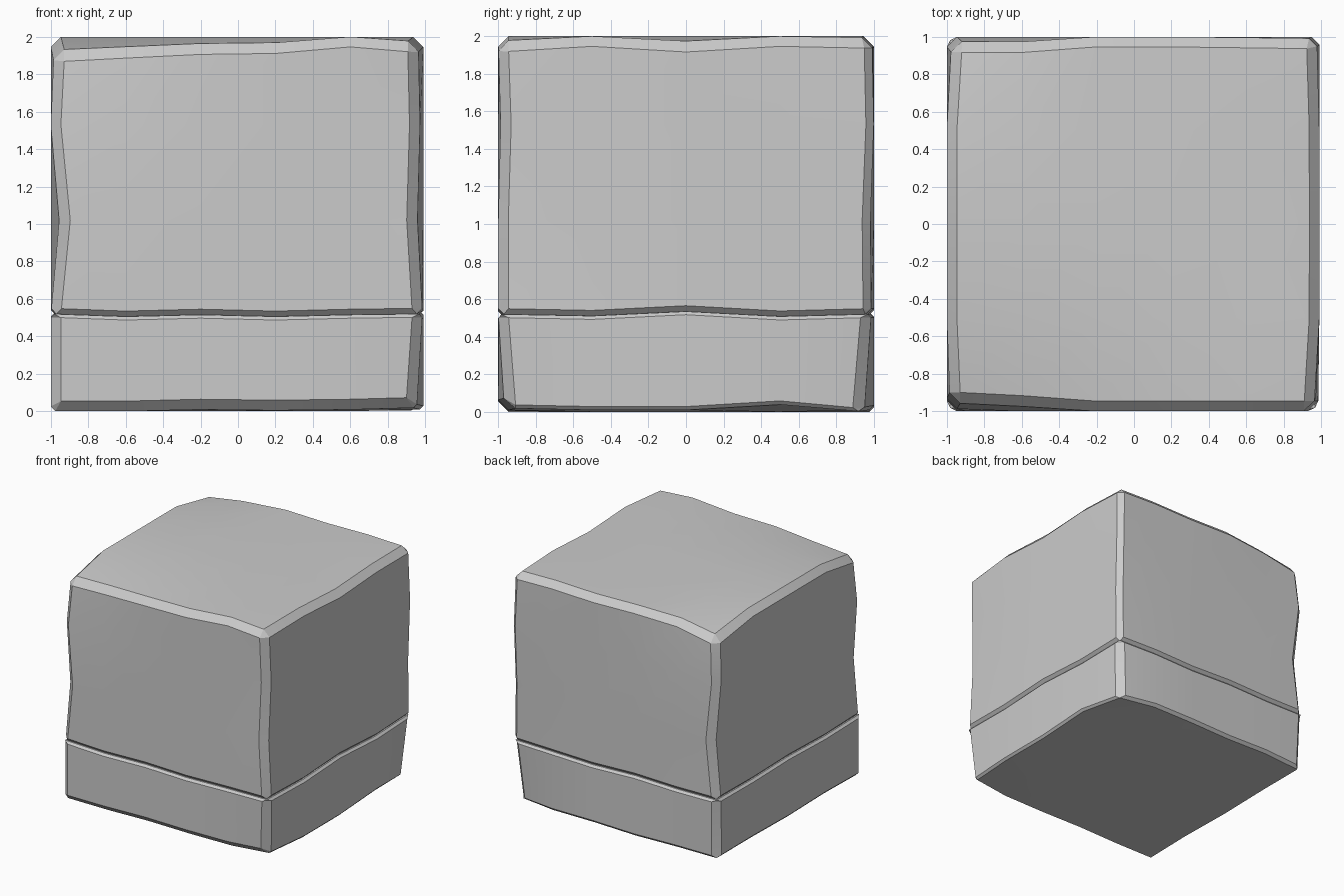
import bpy

if "Cube" in bpy.data.objects:
    bpy.data.objects.remove(bpy.data.objects["Cube"])

XS = [-1, -0.6, -0.2, 0.2, 0.6, 0.99]
YS = [-1, -0.5, 0, 0.5, 1]


def chipped_block(name, zs, corners, rims, bow, weights):
    """Lattice box whose twelve edges are nudged, then chamfered.
    corners: (side x, side y) -> list of (x, y) per level
    rims: (level, side) -> heights along that rim
    bow: (level, side) -> sideways position along front / back rims"""
    nx, ny, nz = len(XS) - 1, len(YS) - 1, len(zs) - 1
    index, verts, faces = {}, [], []

    def vert(i, j, k):
        if (i, j, k) in index:
            return index[i, j, k]
        x, y, z = XS[i], YS[j], zs[k]
        if i in (0, nx) and j in (0, ny):
            x, y = corners[i > 0, j > 0][k]
        if k in (0, nz):
            lv = 'top' if k else 'bottom'
            if j in (0, ny):
                side = 'back' if j else 'front'
                z = rims[lv, side][i]
                if (lv, side) in bow:
                    y = bow[lv, side][i]
            elif i in (0, nx):
                z = rims[lv, 'right' if i else 'left'][j]
        index[i, j, k] = len(verts)
        verts.append((x, y, z))
        return index[i, j, k]

    def sheet(na, nb, place, flip):
        for a in range(na):
            for b in range(nb):
                q = [vert(*place(a + p, b + r)) for p, r in
                     ((0, 0), (1, 0), (1, 1), (0, 1))]
                faces.append(q[::-1] if flip else q)

    sheet(nx, nz, lambda a, b: (a, 0, b), False)
    sheet(nx, nz, lambda a, b: (a, ny, b), True)
    sheet(ny, nz, lambda a, b: (0, a, b), True)
    sheet(ny, nz, lambda a, b: (nx, a, b), False)
    sheet(nx, ny, lambda a, b: (a, b, 0), True)
    sheet(nx, ny, lambda a, b: (a, b, nz), False)

    me = bpy.data.meshes.new(name)
    me.from_pydata(verts, [], faces)
    ob = bpy.data.objects.new(name, me)
    bpy.context.collection.objects.link(ob)

    # Mark the box edges with their own chamfer widths
    where = {v: c for c, v in index.items()}
    att = me.attributes.new('bevel_weight_edge', 'FLOAT', 'EDGE')
    for e in me.edges:
        p, q = (where[v] for v in e.vertices)
        tags = []
        for ax, n, lo, hi in ((0, nx, 'left', 'right'), (1, ny, 'front', 'back'),
                              (2, nz, 'bottom', 'top')):
            if p[ax] == q[ax] and p[ax] in (0, n):
                tags.append(hi if p[ax] else lo)
        if len(tags) == 2:
            att.data[e.index].value = weights.get(
                tuple(tags), weights.get(tags[1], 0.9))
    mod = ob.modifiers.new('chamfer', 'BEVEL')
    mod.limit_method = 'WEIGHT'
    mod.width = 0.06
    mod.segments = 1
    bpy.context.view_layer.objects.active = ob
    ob.select_set(True)
    bpy.ops.object.modifier_apply(modifier=mod.name)
    bpy.ops.object.shade_smooth_by_angle(angle=0.44)
    ob.select_set(False)


# Wavy seam shared by both stones
seam = {'front': [.52, .505, .515, .505, .515, .52],
        'back': [.52, .515, .525, .51, .52, .52],
        'left': [.52, .51, .525, .515, .52],
        'right': [.52, .51, .535, .507, .52]}

# Lower course
rims = {('top', s): h for s, h in seam.items()}
rims.update({('bottom', 'front'): [0, 0, .01, .005, .01, .02],
             ('bottom', 'back'): [0, .01, 0, .01, .01, 0],
             ('bottom', 'left'): [0, .01, 0, .01, 0],
             ('bottom', 'right'): [.02, .01, .01, .04, 0]})
chipped_block('base_course', [0, .52],
              {(0, 0): [(-1, -1), (-1, -1)], (1, 0): [(.95, -.96), (.985, -1)],
               (0, 1): [(-.99, .98), (-1, 1)], (1, 1): [(.94, .94), (.985, .985)]},
              rims, {}, {'top': .3, ('right', 'bottom'): .3,
                         ('back', 'bottom'): .4, ('left', 'bottom'): .4})

# Upper stone with worn left corners
rims = {('bottom', s): h for s, h in seam.items()}
rims.update({('top', 'front'): [1.92, 1.94, 1.96, 1.965, 2, 1.97],
             ('top', 'back'): [1.91, 1.98, 2, 1.99, 2, 1.99],
             ('top', 'left'): [1.92, 2, 2, 2, 1.91],
             ('top', 'right'): [1.97, 2, 1.97, 2, 1.99]})
chipped_block('upper_stone', [.52, 1.02, 1.53, 2],
              {(0, 0): [(-1, -1), (-.95, -1), (-1, -.985), (-.98, -.95)],
               (1, 0): [(.985, -1), (.955, -1), (.97, -.985), (.96, -1)],
               (0, 1): [(-1, 1), (-.94, .99), (-1, 1), (-.97, .97)],
               (1, 1): [(.985, .985), (.985, .98), (.99, 1), (.975, .99)]},
              rims, {('top', 'front'): [-.95, -.97, -1, -1, -1, -1],
                     ('top', 'back'): [.97, .97, 1, 1, .995, .99]},
              {'bottom': .5, ('right', 'back'): .7})
